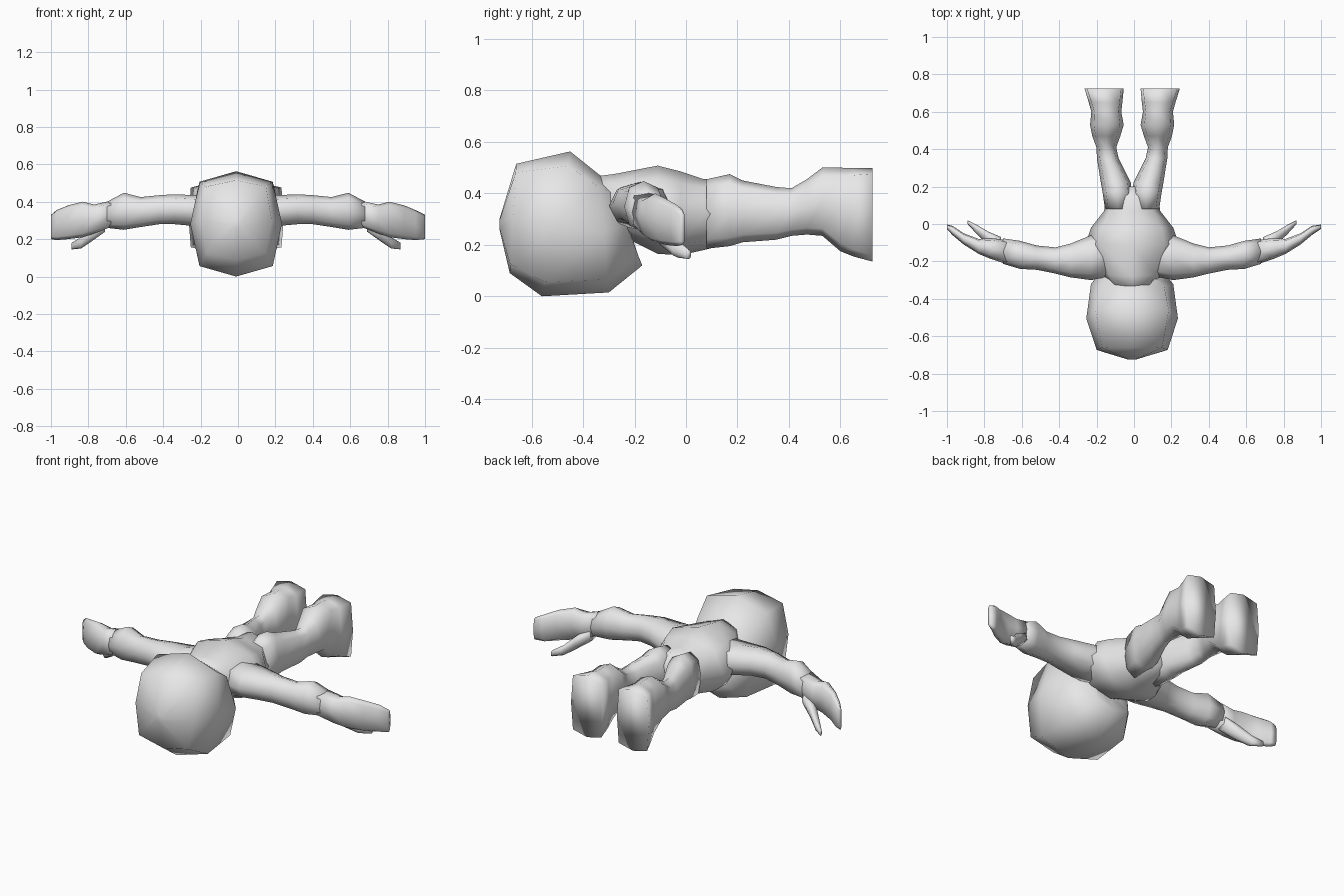
import bpy, bmesh, math
from mathutils import Vector

CX = -0.01          # body midline
SIDES = 8

grey = bpy.data.materials.new("light grey")
grey.diffuse_color = (0.8, 0.8, 0.8, 1)


def ring(c, u, v, k):
    """Eight points around c; k sets how boxy the corners are."""
    c, u, v = Vector(c), Vector(u), Vector(v)
    shape = [(1, 0), (k, k), (0, 1), (-k, k), (-1, 0), (-k, -k), (0, -1), (k, -k)]
    return [c + u * a + v * b for a, b in shape]


def loft(name, rings):
    """Skin a row of rings and close both ends."""
    bm = bmesh.new()
    rows = [[bm.verts.new(p) for p in r] for r in rings]
    for a, b in zip(rows, rows[1:]):
        for i in range(SIDES):
            j = (i + 1) % SIDES
            bm.faces.new((a[i], a[j], b[j], b[i]))
    bm.faces.new(rows[0])
    bm.faces.new(rows[-1])
    bmesh.ops.recalc_face_normals(bm, faces=bm.faces)
    for f in bm.faces:
        f.smooth = True
    me = bpy.data.meshes.new(name)
    bm.to_mesh(me)
    bm.free()
    me.materials.append(grey)
    ob = bpy.data.objects.new(name, me)
    bpy.context.collection.objects.link(ob)


def trunk_part(name, rows):
    """Rows: half width, back point y z, front point y z, boxiness."""
    rings = []
    for w, yt, zt, yb, zb, k in rows:
        c = (CX, (yt + yb) / 2, (zt + zb) / 2)
        rings.append(ring(c, (w, 0, 0), (0, (yt - yb) / 2, (zt - zb) / 2), k))
    loft(name, rings)


def arm_part(name, s, rows, k):
    """Rows: x, y, half depth, low z, high z."""
    loft(name, [ring((CX + s * x, y, (a + b) / 2), (0, d, 0), (0, 0, (b - a) / 2), k)
                for x, y, d, a, b in rows])


# Head, with the face turned down
trunk_part("head", [
    (0.02, -0.725, 0.30, -0.725, 0.26, 0.75),
    (0.19, -0.66, 0.515, -0.685, 0.09, 0.84),
    (0.245, -0.45, 0.563, -0.56, 0.0, 0.8),
    (0.22, -0.34, 0.475, -0.30, 0.015, 0.78),
    (0.14, -0.30, 0.44, -0.17, 0.12, 0.75),
    (0.09, -0.26, 0.42, -0.23, 0.25, 0.75),
])

# Torso from neck to hips
trunk_part("torso", [
    (0.11, -0.36, 0.465, -0.30, 0.25, 0.72),
    (0.17, -0.28, 0.475, -0.22, 0.22, 0.72),
    (0.25, -0.11, 0.508, -0.11, 0.165, 0.70),
    (0.22, -0.02, 0.485, -0.02, 0.16, 0.72),
    (0.15, 0.07, 0.455, 0.07, 0.18, 0.76),
    (0.14, 0.15, 0.455, 0.15, 0.20, 0.76),
    (0.05, 0.20, 0.40, 0.20, 0.24, 0.75),
])

ARM = [
    (0.12, -0.17, 0.11, 0.25, 0.45),
    (0.22, -0.18, 0.12, 0.27, 0.435),
    (0.33, -0.195, 0.09, 0.28, 0.44),
    (0.41, -0.195, 0.07, 0.28, 0.435),
    (0.51, -0.18, 0.065, 0.265, 0.425),
    (0.60, -0.165, 0.075, 0.25, 0.448),
    (0.69, -0.145, 0.068, 0.26, 0.40),
]
HAND = [
    (0.67, -0.15, 0.065, 0.265, 0.405),
    (0.76, -0.13, 0.055, 0.23, 0.385),
    (0.82, -0.12, 0.04, 0.21, 0.40),
    (0.90, -0.08, 0.03, 0.20, 0.38),
    (0.96, -0.035, 0.025, 0.195, 0.355),
]
THUMB = [
    (0.70, -0.11, 0.04, 0.24, 0.31),
    (0.77, -0.075, 0.035, 0.19, 0.27),
    (0.83, -0.03, 0.025, 0.15, 0.21),
    (0.88, 0.01, 0.01, 0.145, 0.18),
]
# Legs: y, x, half width, front z, back z, boxiness
LEG = [
    (0.08, 0.075, 0.07, 0.185, 0.455, 0.74),
    (0.17, 0.08, 0.078, 0.195, 0.475, 0.76),
    (0.22, 0.087, 0.08, 0.21, 0.45, 0.76),
    (0.35, 0.13, 0.058, 0.22, 0.425, 0.74),
    (0.41, 0.138, 0.053, 0.235, 0.42, 0.74),
    (0.47, 0.138, 0.075, 0.24, 0.455, 0.76),
    (0.53, 0.135, 0.09, 0.235, 0.50, 0.78),
    (0.60, 0.138, 0.08, 0.175, 0.50, 0.80),
    (0.65, 0.142, 0.09, 0.155, 0.498, 0.84),
    (0.725, 0.15, 0.105, 0.135, 0.498, 0.88),
]

for side, s in (("left", -1), ("right", 1)):
    # Arms, with fingers as one flat mitt and a separate thumb
    tip = 0.99 if s < 0 else 1.01
    arm_part(side + "_arm", s, ARM, 0.74)
    arm_part(side + "_hand", s, HAND + [(tip, -0.015, 0.012, 0.2, 0.33)], 0.8)
    arm_part(side + "_thumb", s, THUMB, 0.74)
    # Legs ending in flat soles
    loft(side + "_leg", [ring((CX + s * x, y, (a + b) / 2), (w, 0, 0), (0, 0, (b - a) / 2), k)
                         for y, x, w, a, b, k in LEG])
